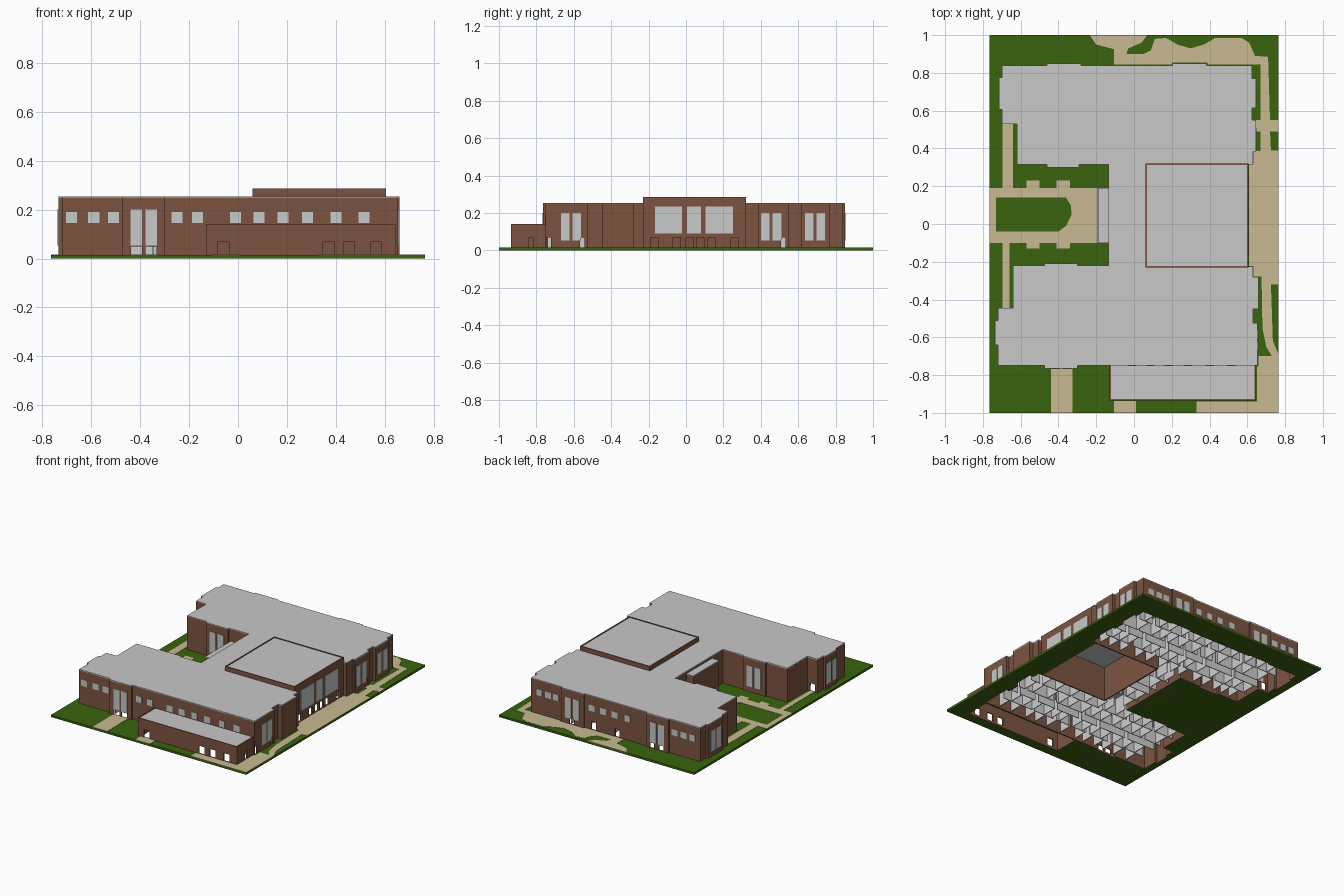
import bpy
import bmesh
import random
from mathutils import Matrix, Vector

random.seed(4)
default_cube = bpy.data.objects.get("Cube")
if default_cube:
    bpy.data.objects.remove(default_cube, do_unlink=True)


def material(name, r, g, b):
    mat = bpy.data.materials.new(name)
    mat.use_nodes = True
    mat.diffuse_color = (r, g, b, 1)
    mat.node_tree.nodes["Principled BSDF"].inputs["Base Color"].default_value = (r, g, b, 1)
    return mat


BRICK = material("brown brick", .2, .088, .054)
ROOF = material("roof grey", .58, .58, .58)
GLASS = material("window grey", .58, .59, .59)
INNER = material("interior grey", .62, .62, .62)
GRASS = material("grass green", .042, .127, .004)
PAVING = material("sand paving", .58, .49, .29)


def finish(name, bm, mat):
    mesh = bpy.data.meshes.new(name)
    bm.to_mesh(mesh)
    bm.free()
    obj = bpy.data.objects.new(name, mesh)
    bpy.context.scene.collection.objects.link(obj)
    if mat:
        mesh.materials.append(mat)
    return obj


def rect(x0, x1, y0, y1):
    return [(x0, y0), (x0, y1), (x1, y1), (x1, y0)]


def slab(name, loops, z0, z1, mat):
    """Flat plate from an outer loop and optional hole loops."""
    bm = bmesh.new()
    for loop in loops:
        verts = [bm.verts.new((x, y, z0)) for x, y in loop]
        for a, b in zip(verts, verts[1:] + verts[:1]):
            bm.edges.new((a, b))
    bmesh.ops.triangle_fill(bm, edges=bm.edges[:], use_beauty=True, normal=(0, 0, 1))
    grown = bmesh.ops.extrude_face_region(bm, geom=bm.faces[:], use_keep_orig=True)
    top = [v for v in grown["geom"] if isinstance(v, bmesh.types.BMVert)]
    bmesh.ops.translate(bm, verts=top, vec=(0, 0, z1 - z0))
    bmesh.ops.recalc_face_normals(bm, faces=bm.faces[:])
    return finish(name, bm, mat)


def add_box(bm, x0, x1, y0, y1, z0, z1):
    low, high = Vector((x0, y0, z0)), Vector((x1, y1, z1))
    place = Matrix.Translation((low + high) / 2) @ Matrix.Diagonal((high - low).to_4d())
    bmesh.ops.create_cube(bm, size=1, matrix=place)


def add_opening(bm, axis, face, centre, width, z0, z1, depth):
    """Box lying in a wall whose normal runs along the given axis."""
    a, b = centre - width / 2, centre + width / 2
    c, d = face - depth, face + depth
    if axis == "y":
        add_box(bm, a, b, c, d, z0, z1)
    else:
        add_box(bm, c, d, a, b, z0, z1)


def wall(name, path, height, closed):
    """Thin wall along a clockwise path, thickened inward, with the doorways cut."""
    bm = bmesh.new()
    low = [bm.verts.new((x, y, 0)) for x, y in path]
    high = [bm.verts.new((x, y, height)) for x, y in path]
    for i in range(len(path) if closed else len(path) - 1):
        j = (i + 1) % len(path)
        bm.faces.new((low[i], high[i], high[j], low[j]))
    obj = finish(name, bm, BRICK)
    thick = obj.modifiers.new("thickness", "SOLIDIFY")
    thick.thickness = .008
    thick.offset = -1
    thick.use_even_offset = True
    cut = obj.modifiers.new("doorways", "BOOLEAN")
    cut.operation = "DIFFERENCE"
    cut.solver = "EXACT"
    cut.object = doorways
    graph = bpy.context.evaluated_depsgraph_get()
    obj.data = bpy.data.meshes.new_from_object(obj.evaluated_get(graph))
    obj.modifiers.clear()
    return obj


# Building footprint, clockwise from the south-east corner
footprint = [
    (.655, -.75), (-.3, -.75), (-.3, -.765), (-.475, -.765), (-.475, -.75), (-.72, -.75),
    (-.72, -.64), (-.735, -.64), (-.735, -.51), (-.72, -.51), (-.72, -.445), (-.64, -.445),
    (-.64, -.22), (-.475, -.22), (-.475, -.21), (-.3, -.21), (-.3, -.22), (-.135, -.22),
    (-.135, .315), (-.29, .315), (-.29, .3), (-.46, .3), (-.46, .315), (-.62, .315),
    (-.62, .53), (-.7, .53), (-.7, .605), (-.715, .605), (-.715, .775), (-.7, .775),
    (-.7, .84), (-.46, .84), (-.46, .85), (-.28, .85), (-.28, .84), (.205, .84),
    (.205, .85), (.385, .85), (.385, .84), (.625, .84), (.625, .77), (.645, .77),
    (.645, .615), (.625, .615), (.625, .55), (.645, .55), (.645, .385), (.63, .385),
    (.63, .315), (.6, .315), (.6, -.225), (.63, -.225), (.63, -.28), (.66, -.28),
    (.66, -.45), (.63, -.45), (.63, -.525), (.655, -.525)]
annex = [(.645, -.75), (.645, -.935), (-.13, -.935), (-.13, -.75)]
vestibule = [(-.135, -.1), (-.19, -.1), (-.19, .19), (-.135, .19)]
hall = rect(.06, .605, -.23, .32)

# Doorways: wall axis, wall position, width, centres
bm = bmesh.new()
for axis, face, width, centres in (
        ("y", -.935, .045, (-.06, .37, .455, .565)),
        ("y", -.765, .045, (-.415, -.355)),
        ("y", .845, .035, (-.33, -.4, -.05, .135, .3)),
        ("y", -.445, .04, (-.68,)),
        ("y", .53, .04, (-.66,)),
        ("x", .645, .025, (-.83, -.735, -.555, .52)),
        ("x", .6, .04, (-.17, -.05, .02, .075, .135, .26)),
        ("x", -.19, .06, (-.02, .05, .12))):
    for centre in centres:
        top = .05 if face == -.765 else .07
        add_opening(bm, axis, face, centre, width, .016, top, .02)
doorways = finish("doorway_cutter", bm, None)
doorways.hide_render = True

# Brick walls
wall("outer_walls", footprint, .25, True)
wall("annex_walls", annex, .142, False)
wall("vestibule_walls", vestibule, .232, False)
wall("hall_walls", hall, .287, True)
bpy.data.objects.remove(doorways, do_unlink=True)

# Roofs
slab("main_roof", [footprint], .247, .255, ROOF)
slab("annex_roof", [rect(-.124, .639, -.929, -.75)], .132, .139, ROOF)
slab("vestibule_roof", [vestibule], .23, .237, ROOF)
slab("hall_roof", [rect(.066, .599, -.224, .314)], .275, .283, ROOF)

# Small upper windows
bm = bmesh.new()
rows = ((-.75, (-.68, -.59, -.51, -.25, -.165, -.01, .085, .185, .285, .4, .515)),
        (.84, (-.64, -.57, -.5, -.13, -.03, .06, .15, .43, .49, .56)))
for face, centres in rows:
    for centre in centres:
        add_opening(bm, "y", face, centre, .045, .145, .19, .003)
finish("small_windows", bm, GLASS)

# Tall window pairs on the projecting bays
bm = bmesh.new()
for axis, face, centre in (
        ("y", -.765, -.385), ("y", -.21, -.385), ("y", .3, -.375),
        ("y", .85, -.37), ("y", .85, .295),
        ("x", -.735, -.575), ("x", -.715, .69),
        ("x", .655, -.615), ("x", .645, .455), ("x", .645, .69)):
    for side in (-1, 1):
        add_opening(bm, axis, face, centre + side * .031, .047, .053, .2, .003)
finish("tall_windows", bm, GLASS)

# Large hall windows
bm = bmesh.new()
for centre, width in ((-.093, .145), (.042, .075), (.178, .145)):
    add_opening(bm, "x", .605, centre, width, .09, .235, .003)
finish("hall_windows", bm, GLASS)

# Room partitions: corridor walls along each wing, cross walls at uneven steps
bm = bmesh.new()
for x0, x1, y0, y1 in ((-.61, .6, -.74, -.24), (-.6, .6, .33, .83), (-.12, .05, -.21, .31)):
    depth = y1 - y0
    lines = [y0 + depth * part for part in (.2, .42, .56, .8)]
    for y in lines:
        x = x0
        while x < x1:
            end = min(x + random.uniform(.1, .25), x1)
            add_box(bm, x, end, y, y + .005, .01, .13)
            x = end + .025
    for low, high in ((y0, lines[0]), (lines[0], lines[1]), (lines[2], lines[3]), (lines[3], y1)):
        x = x0 + random.uniform(.02, .08)
        while x < x1:
            add_box(bm, x, x + .005, low, high, .01, .13)
            x += random.uniform(.06, .13)
finish("room_partitions", bm, INNER)

# Lawn around the building
slab("lawn", [rect(-.765, .765, -1, 1), footprint[:1] + annex + footprint[1:]], 0, .015, GRASS)

# Paved paths
east_path = [
    (.33, -1), (.765, -1), (.765, -.69), (.735, -.62), (.725, -.32), (.765, -.32),
    (.765, .39), (.725, .39), (.72, .49), (.765, .49), (.765, .55), (.72, .55),
    (.71, .885), (.64, .89), (.61, .96), (.57, .985), (.43, .985), (.37, .95),
    (.3, .93), (.23, .95), (.17, .985), (.11, .98), (.09, .92), (.05, .9),
    (-.04, .9), (-.03, .93), (.04, .96), (.07, 1), (-.235, 1), (-.2, .95),
    (-.105, .925), (-.105, .845), (.2, .845), (.2, .855), (.39, .855), (.39, .845),
    (.67, .845), (.67, .55), (.647, .55), (.647, .49), (.67, .49), (.67, .387),
    (.633, .387), (.633, .32), (.608, .32), (.608, -.222), (.633, -.222), (.633, -.278),
    (.675, -.278), (.68, -.55), (.7, -.65), (.73, -.7), (.66, -.7), (.66, -.755),
    (.65, -.755), (.65, -.94), (.33, -.94)]
island = [(-.73, -.04), (-.4, -.04), (-.36, -.01), (-.33, .05), (-.335, .1), (-.36, .14), (-.73, .14)]
slab("perimeter_path", [east_path], .014, .017, PAVING)
slab("courtyard_path", [rect(-.765, -.192, -.1, .19), island], .014, .017, PAVING)
bm = bmesh.new()
for x0, x1, y0, y1 in (
        (-.695, -.64, .19, .53), (-.695, -.66, -.445, -.1),
        (-.44, -.325, -1, -.766), (-.105, .01, -1, -.936),
        (-.57, -.5, .19, .23), (-.41, -.34, .19, .23),
        (-.57, -.5, -.13, -.1), (-.41, -.34, -.13, -.1)):
    add_box(bm, x0, x1, y0, y1, .014, .017)
finish("side_paths", bm, PAVING)
